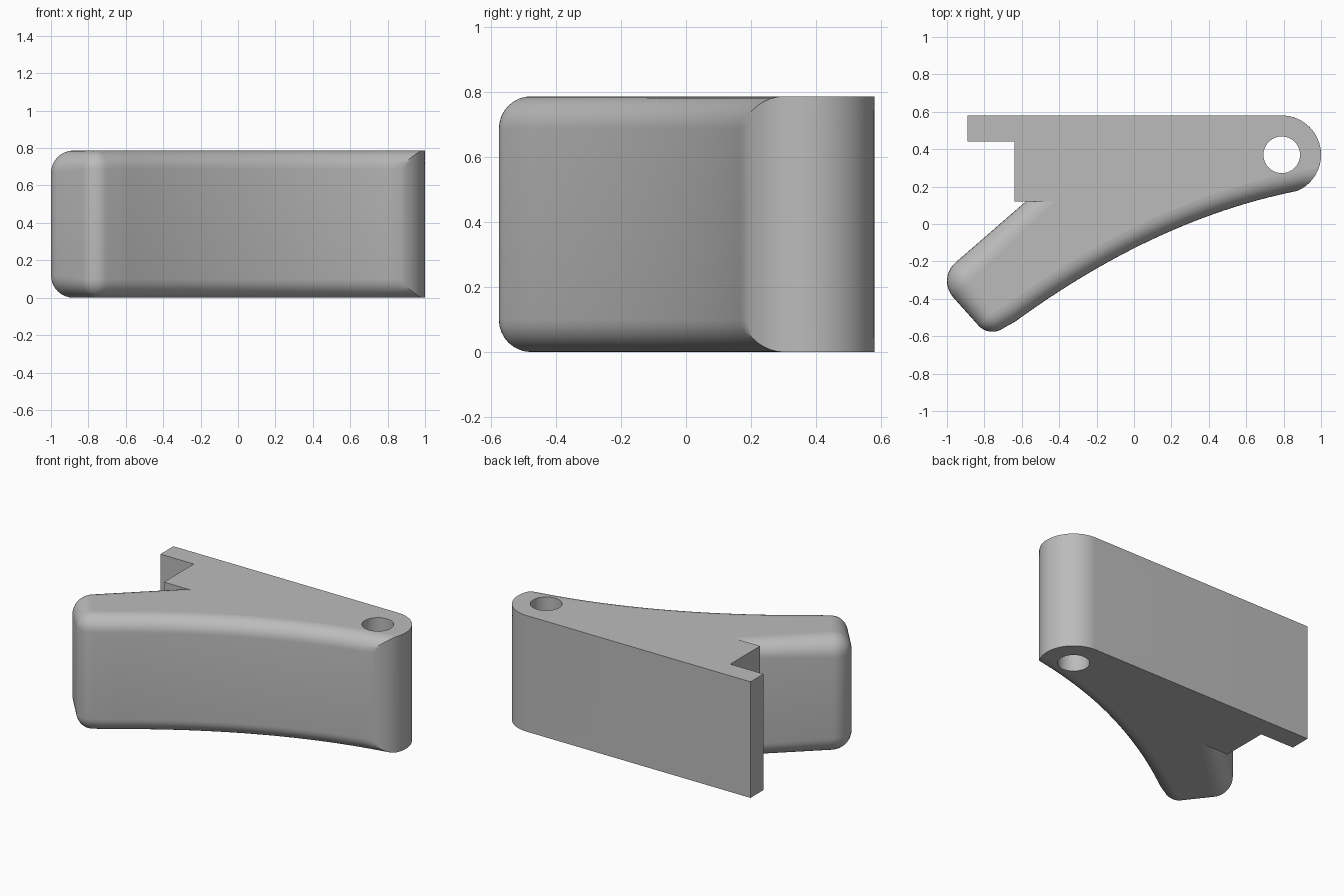
import bpy, bmesh
from math import sin, cos, radians, acos, atan, pi, hypot
from mathutils import Vector

cube = bpy.data.objects.get("Cube")
if cube:
    bpy.data.objects.remove(cube, do_unlink=True)

HEIGHT = 0.787
FILLET = 0.1          # rounding along the arm edges
TIP_FILLET = 0.12     # slightly larger rounding at the back tip corner
PIVOT, PIVOT_R, HOLE_R = Vector((0.79, 0.37)), 0.21, 0.098
ARM_ANGLE = 41
STEPS = 8


def front_y(x):
    return -0.176 * x * x + 0.505 * x - 0.13


def front_point(x, inset):
    """Point on the concave front curve, moved inward."""
    slope = 0.505 - 0.352 * x
    k = inset / hypot(slope, 1)
    return (x - slope * k, front_y(x) + k)


def arc(center, radius, start, end, count):
    angles = [radians(start + (end - start) * i / count) for i in range(count + 1)]
    return [(center[0] + radius * cos(a), center[1] + radius * sin(a)) for a in angles]


def outline(inset):
    """Plan outline as (x, y, fillet radius); inset runs from 0 to 1."""
    d, tip_d = FILLET * inset, TIP_FILLET * inset
    # rounded pivot end, cut by the inset front curve
    start = -79 + acos((0.205 - d) / PIVOT_R) * 180 / pi
    pivot_end = arc(PIVOT, PIVOT_R, start, 90, 24)
    # concave front
    x_end = pivot_end[0][0] + d * sin(atan(0.19))
    x_start = -0.69
    front = [front_point(x_start + (x_end - x_start) * i / 28, d) for i in range(1, 28)]
    # stepped back with the catch, then the arm root
    root_x = -0.579 + d / sin(radians(ARM_ANGLE))
    back = [(-0.89, 0.58), (-0.89, 0.44), (-0.64, 0.44), (-0.64, 0.12), (root_x, 0.12)]
    # two rounded corners at the arm tip
    tip = arc((-0.87, -0.305), 0.13 - tip_d, ARM_ANGLE + 90, ARM_ANGLE + 180, 10)
    toe = arc((-0.757, -0.475), 0.101 - d, ARM_ANGLE + 180, 306.8, 10)
    return ([(*p, FILLET) for p in front + pivot_end + back]
            + [(*p, TIP_FILLET) for p in tip] + [(*p, FILLET) for p in toe])


def bridge(bm, low, high):
    n = len(low)
    for i in range(n):
        j = (i + 1) % n
        bm.faces.new((low[i], low[j], high[j], high[i])).smooth = True


bm = bmesh.new()

# Stack of outlines forming rounded lower and upper edges
rings = []
for upper in (False, True):
    for s in range(STEPS + 1):
        phi = pi / 2 * (STEPS - s if upper else s) / STEPS
        ring = []
        for x, y, r in outline(1 - sin(phi)):
            z = r * (1 - cos(phi))
            ring.append(bm.verts.new((x, y, HEIGHT - z if upper else z)))
        rings.append(ring)
for low, high in zip(rings, rings[1:]):
    bridge(bm, low, high)

# Pivot hole
hole = [[bm.verts.new((x, y, z)) for x, y in arc(PIVOT, HOLE_R, 0, 360, 40)[:-1]]
        for z in (0, HEIGHT)]
bridge(bm, hole[1], hole[0])

# Flat caps around the hole
for loop, inner, nz in ((rings[0], hole[0], -1), (rings[-1], hole[1], 1)):
    edges = [bm.edges.get((c[i - 1], c[i])) for c in (loop, inner) for i in range(len(c))]
    filled = bmesh.ops.triangle_fill(bm, edges=edges, use_beauty=True, normal=(0, 0, nz))
    for g in filled["geom"]:
        if isinstance(g, bmesh.types.BMFace):
            g.smooth = False

bmesh.ops.recalc_face_normals(bm, faces=bm.faces)
for e in bm.edges:
    e.smooth = e.calc_face_angle(0) < radians(30)

mesh = bpy.data.meshes.new("pivot_lever")
bm.to_mesh(mesh)
bm.free()
lever = bpy.data.objects.new("pivot_lever", mesh)
bpy.context.collection.objects.link(lever)

# Plain grey material
grey = bpy.data.materials.new("plain_grey")
grey.use_nodes = True
color = (0.5, 0.5, 0.5, 1)
grey.diffuse_color = color
grey.node_tree.nodes["Principled BSDF"].inputs["Base Color"].default_value = color
mesh.materials.append(grey)
